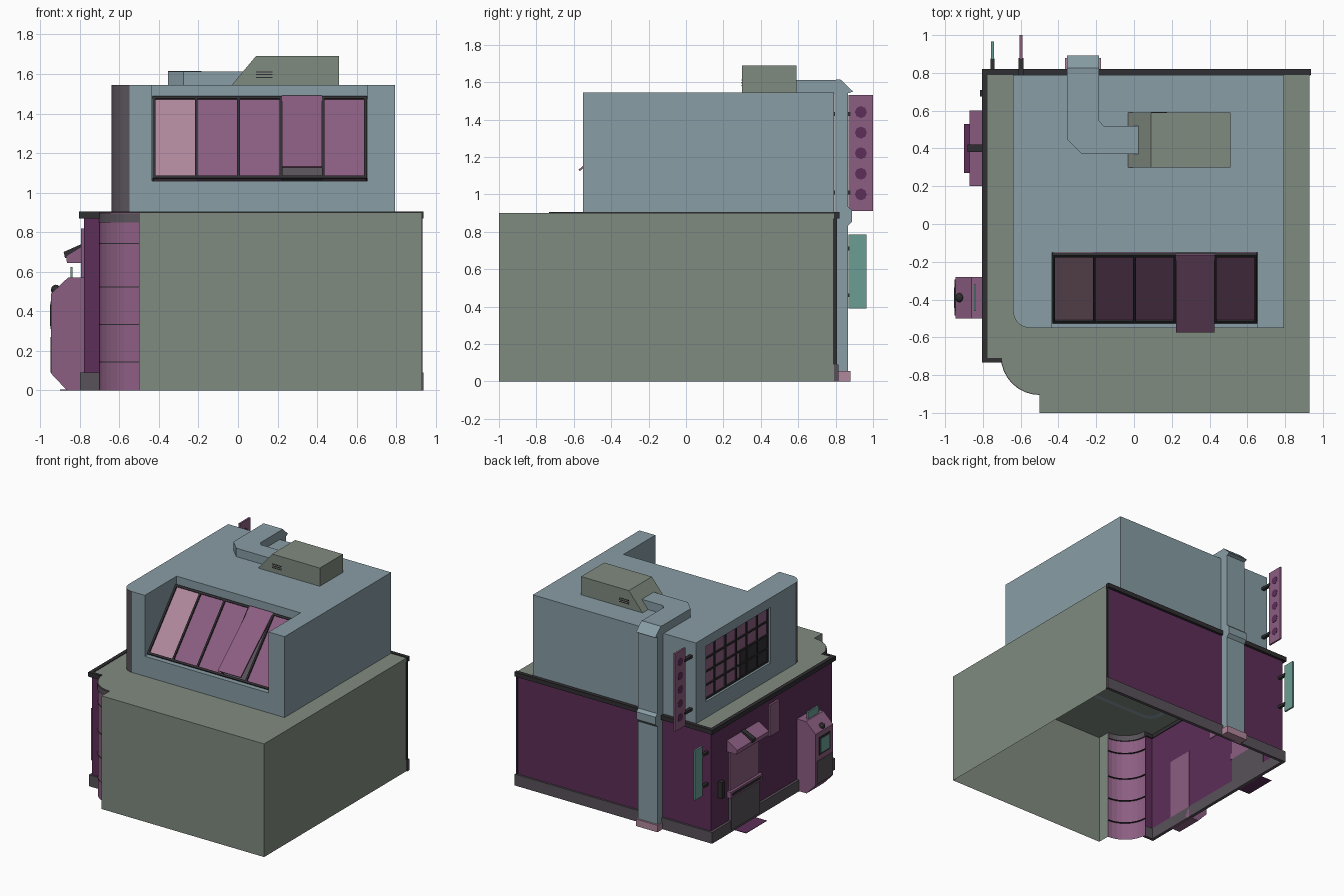
import bpy, bmesh, math
from mathutils import Vector

old = bpy.data.objects.get("Cube")
if old:
    bpy.data.objects.remove(old, do_unlink=True)


def material(name, rgb):
    lin = [((c / 255 + 0.055) / 1.055) ** 2.4 for c in rgb] + [1]
    m = bpy.data.materials.new(name)
    m.use_nodes = True
    m.diffuse_color = lin
    m.node_tree.nodes["Principled BSDF"].inputs["Base Color"].default_value = lin
    return m


GREEN = material("grey green", (128, 139, 127))
BLUE = material("slate blue", (136, 157, 165))
PINK = material("mauve pink", (140, 94, 130))
PALE = material("pale pink", (176, 136, 156))
PURPLE = material("deep purple", (92, 46, 88))
GREY = material("charcoal", (88, 82, 89))
BLACK = material("soft black", (48, 46, 49))
TEAL = material("teal", (106, 158, 148))


def finish(name, bm, *mats):
    me = bpy.data.meshes.new(name)
    bm.to_mesh(me)
    bm.free()
    for m in mats:
        me.materials.append(m)
    ob = bpy.data.objects.new(name, me)
    bpy.context.collection.objects.link(ob)
    return ob


def prism(name, pts, axis, a, b, mat):
    """Extrude a 2D outline along an axis from a to b."""
    place = {"x": lambda p, t: (t, p[0], p[1]),
             "y": lambda p, t: (p[0], t, p[1]),
             "z": lambda p, t: (p[0], p[1], t)}[axis]
    bm = bmesh.new()
    low = [bm.verts.new(place(p, a)) for p in pts]
    high = [bm.verts.new(place(p, b)) for p in pts]
    bm.faces.new(low)
    bm.faces.new(high)
    for i in range(len(pts)):
        j = (i + 1) % len(pts)
        bm.faces.new((low[i], low[j], high[j], high[i]))
    bmesh.ops.recalc_face_normals(bm, faces=bm.faces)
    return finish(name, bm, mat)


def box(name, x, y, z, mat):
    return prism(name, [(x[0], y[0]), (x[1], y[0]), (x[1], y[1]), (x[0], y[1])], "z", z[0], z[1], mat)


def arc(cx, cy, r, n=8):
    """Quarter circle from the -x side round to the -y side."""
    return [(cx - r * math.cos(t), cy - r * math.sin(t))
            for t in (i * math.pi / 2 / n for i in range(n + 1))]


def slab(name, p, q, x, lift, thick, mat):
    """Sloping board whose side profile runs from p to q in the yz plane."""
    p, q = Vector(p), Vector(q)
    d = (q - p).normalized()
    n = Vector((-d.y, d.x))
    a, b = n * lift, n * (lift + thick)
    return prism(name, [p + a, q + a, q + b, p + b], "x", x[0], x[1], mat)


# Ground floor: open-bottomed shell, wall colour by position
base = arc(-0.5, -0.7, 0.2) + [(-0.5, -1), (0.93, -1), (0.93, 0.8), (-0.78, 0.8), (-0.78, -0.72), (-0.7, -0.72)]
bm = bmesh.new()
low = [bm.verts.new((*p, 0)) for p in base]
high = [bm.verts.new((*p, 0.9)) for p in base]
bm.faces.new(high)
for i in range(len(base)):
    j = (i + 1) % len(base)
    f = bm.faces.new((low[i], low[j], high[j], high[i]))
    c = f.calc_center_median()
    if i < 8:
        f.material_index = 1
    elif c.y > 0.79 or c.x < -0.7:
        f.material_index = 2
finish("ground_floor", bm, GREEN, PINK, PURPLE)


# Bands round the curved corner
def corner_band(name, r, z0, z1, mat):
    prism(name, arc(-0.5, -0.7, r) + arc(-0.5, -0.7, 0.19)[::-1], "z", z0, z1, mat)


corner_band("corner_cap", 0.205, 0.85, 0.895, GREY)
for z in (0.14, 0.33, 0.52, 0.74):
    corner_band("corner_seam", 0.202, z, z + 0.006, BLACK)

# Plinth and cornice along the right, back and short front walls
for name, z, mat, out in (("plinth", (0, 0.09), GREY, 0.0), ("cornice", (0.87, 0.905), BLACK, 0.005)):
    box(name + "_side", (-0.8 - out, -0.775), (-0.73, 0.815), z, mat)
    box(name + "_back", (-0.8 - out, 0.937), (0.79, 0.815 + out), z, mat)
    box(name + "_front", (-0.8 - out, -0.7), (-0.733, -0.71), z, mat)
box("back_wall_end", (0.92, 0.934), (0.785, 0.806), (0.09, 0.87), BLACK)

# Upper storey with sloping window bay and side window recess cut out
upper = arc(-0.55, -0.46, 0.09) + [(0.795, -0.55), (0.795, 0.79), (-0.64, 0.79)]
storey = prism("upper_storey", upper, "z", 0.902, 1.545, BLUE)
sill, head = (-0.51, 1.06), (-0.15, 1.475)
bay = prism("bay_cutter", [(-0.7, 1.06), sill, head, (-0.15, 1.7), (-0.7, 1.7)], "x", -0.435, 0.655, BLUE)
side = box("side_cutter", (-0.7, -0.6), (-0.15, 0.66), (1.03, 1.47), BLUE)
bpy.context.view_layer.objects.active = storey
for cutter in (bay, side):
    mod = storey.modifiers.new("cut", "BOOLEAN")
    mod.object = cutter
    mod.operation = "DIFFERENCE"
    mod.solver = "EXACT"
    bpy.ops.object.modifier_apply(modifier=mod.name)
    bpy.data.objects.remove(cutter, do_unlink=True)
storey.data.materials.clear()
storey.data.materials.append(BLUE)
storey.data.materials.append(GREY)
for f in storey.data.polygons:
    n = f.normal
    f.material_index = int(n.x < -0.05 and n.y < -0.05)

# Footing ring of the upper walls under the ceiling
bm = bmesh.new()
outer = [bm.verts.new((x, y, 0.896)) for x, y in upper]
inner = [bm.verts.new((0.08 + (x - 0.08) * 0.95, 0.12 + (y - 0.12) * 0.95, 0.896)) for x, y in upper]
for i in range(len(upper)):
    j = (i + 1) % len(upper)
    bm.faces.new((outer[j], outer[i], inner[i], inner[j]))
finish("wall_footing", bm, BLUE)

# Sloping windows: five panes, the fourth swung open
edges = [-0.425 + 0.214 * i for i in range(6)]
for i in range(5):
    span = (edges[i], edges[i + 1])
    if i == 3:
        slab("window_opening", sill, head, span, 0.001, 0.004, GREY)
        slab("open_pane", (-0.56, 1.115), head, (span[0] + 0.006, span[1] - 0.006), 0.012, 0.01, PINK)
    else:
        slab("window_pane", sill, head, span, 0.001, 0.01, PALE if i == 0 else PINK)
for x in edges:
    slab("window_bar", sill, head, (x - 0.007, x + 0.007), 0, 0.022, BLACK)
run = (Vector(head) - Vector(sill)).normalized() * 0.016
for p in (Vector(sill), Vector(head) - run):
    slab("window_rail", p, p + run, (-0.432, 0.652), 0, 0.022, BLACK)

# Side grid window with missing panes in one corner
box("side_glass", (-0.612, -0.598), (-0.15, 0.66), (1.03, 1.47), PINK)
box("missing_panes", (-0.616, -0.61), (-0.15, 0.2), (1.03, 1.25), BLACK)
for i in range(7):
    y = -0.145 + 0.8 * i / 6
    box("grid_upright", (-0.622, -0.605), (y - 0.006, y + 0.006), (1.03, 1.47), BLACK)
for i in range(5):
    z = 1.036 + 0.428 * i / 4
    box("grid_rail", (-0.622, -0.605), (-0.15, 0.66), (z - 0.006, z + 0.006), BLACK)

# Roof unit, its grilles and the duct down the back wall
prism("roof_unit", [(-0.035, 1.54), (0.51, 1.54), (0.51, 1.69), (0.09, 1.69)], "y", 0.3, 0.59, GREEN)
for z in (1.583, 1.597, 1.611):
    for y in (0.298, 0.588):
        box("unit_grille", (0.09, 0.175), (y, y + 0.004), (z - 0.003, z + 0.003), BLACK)
slab_pts = [(-0.355, 0.82), (-0.355, 0.45), (-0.275, 0.37), (0.03, 0.37),
            (0.03, 0.52), (-0.16, 0.52), (-0.185, 0.545), (-0.185, 0.82)]
prism("roof_duct", slab_pts, "z", 1.54, 1.612, BLUE)
prism("wall_duct", [(0.795, 0.05), (0.865, 0.05), (0.865, 0.83), (0.888, 0.855), (0.888, 0.915),
                    (0.865, 0.935), (0.865, 1.54), (0.893, 1.55), (0.825, 1.615), (0.795, 1.612)],
      "x", -0.355, -0.185, BLUE)
box("duct_foot", (-0.365, -0.175), (0.8, 0.88), (0, 0.055), PALE)

# Projecting signs on the back wall
box("tall_sign", (-0.605, -0.591), (0.87, 1.0), (0.91, 1.53), PINK)
for s in (-0.607, -0.591):
    for i in range(5):
        z = 1.0 + 0.11 * i
        prism("sign_dot", [(0.935 + 0.032 * math.cos(t), z + 0.032 * math.sin(t))
                           for t in (k * math.tau / 8 for k in range(8))], "x", s, s + 0.002, PURPLE)
for z in (1.0, 1.42):
    box("tall_sign_bracket", (-0.611, -0.585), (0.79, 0.88), (z, z + 0.02), BLACK)
box("small_sign", (-0.756, -0.742), (0.87, 0.965), (0.39, 0.785), TEAL)
for z in (0.45, 0.7):
    box("small_sign_bracket", (-0.76, -0.738), (0.8, 0.875), (z, z + 0.02), BLACK)

# Serving hatch with awning, counter and mat
box("hatch_panel", (-0.795, -0.775), (0.22, 0.58), (0.33, 0.66), PINK)
box("hatch_base", (-0.806, -0.775), (0.22, 0.58), (0.02, 0.28), GREY)
box("counter", (-0.815, -0.775), (0.2, 0.6), (0.28, 0.33), PINK)
box("counter_strip", (-0.82, -0.81), (0.22, 0.58), (0.295, 0.315), BLACK)
prism("awning", [(-0.78, 0.645), (-0.865, 0.645), (-0.87, 0.68), (-0.78, 0.735)], "y", 0.2, 0.6, PINK)
prism("awning_strap", [(-0.78, 0.65), (-0.875, 0.67), (-0.882, 0.7), (-0.78, 0.745)], "y", 0.38, 0.42, BLACK)
box("mat", (-0.9, -0.8), (0.27, 0.53), (0, 0.004), PURPLE)
box("wall_vent", (-0.795, -0.775), (-0.04, 0.08), (0.57, 0.82), PINK)
box("door_handle", (-0.815, -0.775), (0.675, 0.71), (0.32, 0.45), BLACK)

# Street machine
prism("machine", [(-0.775, 0), (-0.865, 0), (-0.945, 0.085), (-0.945, 0.49), (-0.86, 0.57), (-0.775, 0.57)],
      "y", -0.5, -0.28, PINK)
box("machine_lower_panel", (-0.949, -0.94), (-0.485, -0.295), (0.09, 0.27), GREY)
box("machine_screen_frame", (-0.949, -0.94), (-0.46, -0.32), (0.31, 0.45), BLACK)
box("machine_screen", (-0.952, -0.945), (-0.445, -0.335), (0.325, 0.435), TEAL)
box("machine_top_sign", (-0.848, -0.836), (-0.46, -0.32), (0.565, 0.625), TEAL)
bm = bmesh.new()
bmesh.ops.create_icosphere(bm, subdivisions=2, radius=0.025)
bmesh.ops.translate(bm, verts=bm.verts, vec=(-0.922, -0.39, 0.51))
finish("machine_lamp", bm, BLACK)
